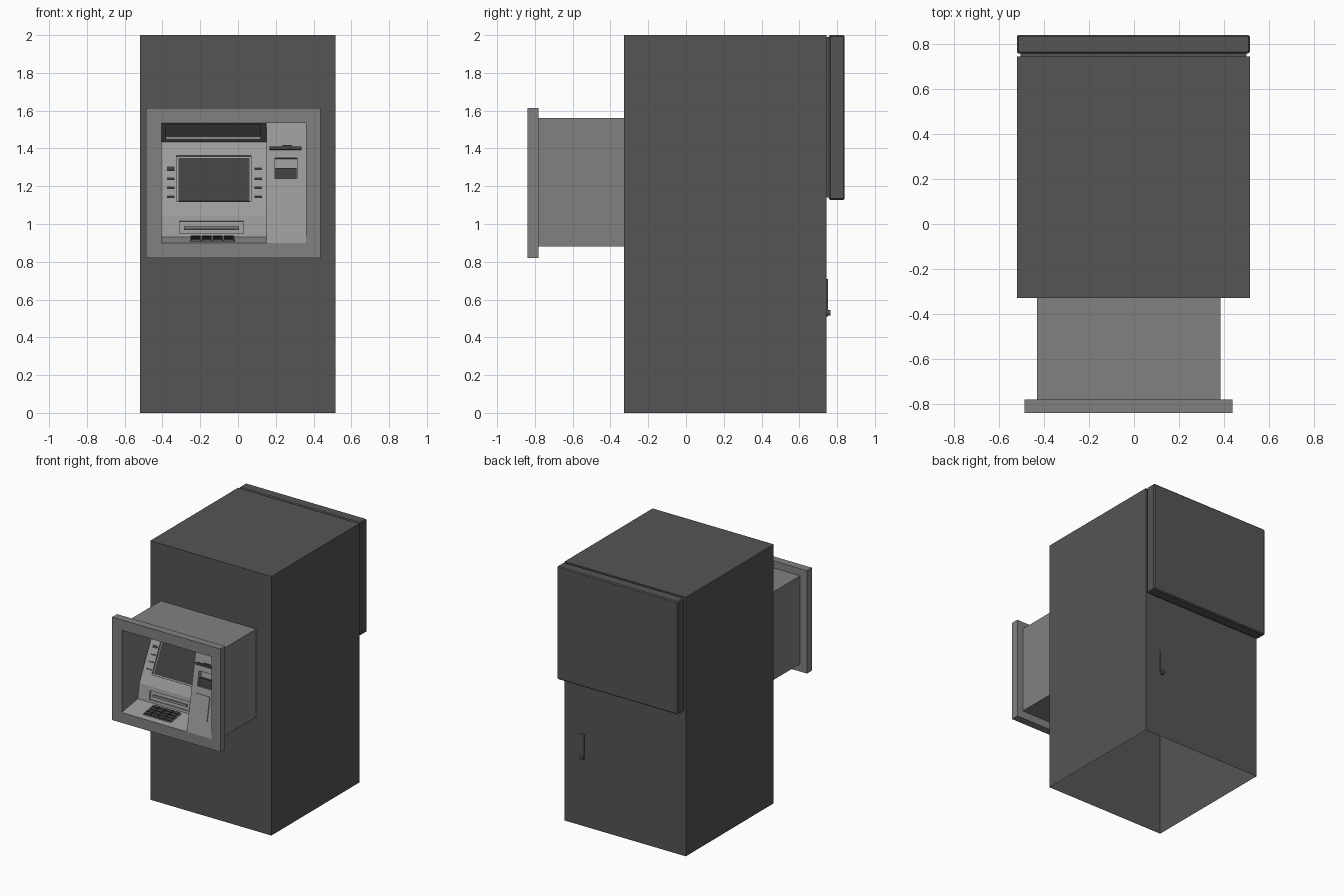
import bpy, math
from mathutils import Vector

if "Cube" in bpy.data.objects:
    bpy.data.objects.remove(bpy.data.objects["Cube"])


def mat(name, v):
    m = bpy.data.materials.new(name)
    m.diffuse_color = (v, v, v, 1)
    m.use_nodes = True
    m.node_tree.nodes["Principled BSDF"].inputs["Base Color"].default_value = m.diffuse_color
    return m


DARK, MID, LIGHT, BLACK = mat("dark", .09), mat("mid", .22), mat("light", .33), mat("black", .05)


def mesh(name, verts, faces, m):
    me = bpy.data.meshes.new(name)
    me.from_pydata(verts, [], faces)
    me.materials.append(m)
    ob = bpy.data.objects.new(name, me)
    bpy.context.collection.objects.link(ob)
    return ob


def bridge(name, loops, m, cap=False, start=False):
    """Join four-cornered loops into a shell, optionally closing the ends."""
    verts = [p for loop in loops for p in loop]
    faces = []
    for k in range(len(loops) - 1):
        for i in range(4):
            j = (i + 1) % 4
            faces.append((4*k + i, 4*k + j, 4*k + 4 + j, 4*k + 4 + i))
    if cap:
        n = 4 * (len(loops) - 1)
        faces.append((n, n + 1, n + 2, n + 3))
    if start:
        faces.append((3, 2, 1, 0))
    return mesh(name, verts, faces, m)


def rect(x0, x1, z0, z1, y):
    return [(x0, y, z0), (x1, y, z0), (x1, y, z1), (x0, y, z1)]


def box(name, x0, x1, y0, y1, z0, z1, m):
    return bridge(name, [rect(x0, x1, z0, z1, y1), rect(x0, x1, z0, z1, y0)], m, True, True)


# Sloped planes of the fascia, each from (y, z) to (y, z)
SHELF = ((-.84, .9), (-.645, .932))
LOWER = ((-.645, .932), (-.625, 1.045))
SCREEN = ((-.625, 1.045), (-.43, 1.435))
CEILING = ((-.43, 1.435), (-.84, 1.535))
COLUMN = ((-.84, .9), (-.72, 1.535))


def on_plane(pl, x0, x1, a, b, d=0, axis=1):
    """Rectangle on a sloped plane; a and b are z values (or y if axis=0)."""
    p, q = Vector(pl[0]), Vector(pl[1])
    u = q - p
    n = Vector((-u.y, u.x)).normalized() * d
    pa, pb = (p + u * ((v - p[axis]) / u[axis]) + n for v in (a, b))
    return [(x0, *pa), (x1, *pa), (x1, *pb), (x0, *pb)]


def recess(name, pl, outer, inner, d, m):
    return bridge(name, [on_plane(pl, *outer), on_plane(pl, *inner), on_plane(pl, *inner, -d)], m, True)


def slab(name, pl, r, d, m, axis=1, base=-.002):
    return bridge(name, [on_plane(pl, *r, base, axis), on_plane(pl, *r, d, axis)], m, True)


# Cabinet, open underneath
cab = [rect(-.52, .515, 0, 2, .745), rect(-.52, .515, 0, 2, -.328)]
body = bridge("cabinet", cab, DARK, True, True)
me = body.data
keep = [tuple(p.vertices) for p in me.polygons if p.normal.z > -.5]
coords = [tuple(v.co) for v in me.vertices]
me.clear_geometry()
me.from_pydata(coords, [], keep)

# Upper rear door with its spacer
box("door_spacer", -.505, .5, .745, .76, 1.14, 1.99, DARK)
door = box("rear_door", -.52, .515, .757, .84, 1.128, 2, DARK)
bev = door.modifiers.new("bevel", 'BEVEL')
bev.width, bev.segments = .007, 1

# Lower rear door handle
box("handle_plate", .345, .382, .744, .751, .53, .71, DARK)
for nm, r, y0, y1 in (("handle_base", .0185, .744, .751), ("handle_knob", .015, .75, .766)):
    bpy.ops.mesh.primitive_cylinder_add(vertices=24, radius=r, depth=y1 - y0,
                                        location=(.3635, (y0 + y1) / 2, .53),
                                        rotation=(math.pi / 2, 0, 0))
    ob = bpy.context.object
    ob.name = nm
    ob.data.materials.append(DARK)
    bpy.ops.object.shade_smooth_by_angle()

# Housing and front frame as one shell
bridge("housing_frame", [rect(-.43, .385, .88, 1.56, -.328), rect(-.43, .385, .88, 1.56, -.78),
                         rect(-.487, .437, .82, 1.615, -.78), rect(-.487, .437, .82, 1.615, -.84),
                         rect(-.405, .36, .9, 1.535, -.84)], MID)

# Inner side walls
prof = [SHELF[0], SHELF[1], LOWER[1], SCREEN[1], CEILING[1]]
mesh("left_wall", [(-.405, *p) for p in prof], [(0, 1, 2, 3, 4)], MID)
side = [(-.84, .9), (-.43, .9), (-.43, 1.535), (-.72, 1.535)]
mesh("column_side", [(.15, *p) for p in side], [(3, 2, 1, 0)], MID)
mesh("column_recess_walls",
     [(.36, -.84, .9), (.36, -.72, 1.535), (.36, -.84, 1.535), (.15, -.72, 1.535), (.15, -.84, 1.535)],
     [(0, 2, 1), (2, 4, 3, 1)], MID)

# Main fascia panels
L, R = -.405, .15
mesh("keypad_shelf", on_plane(SHELF, L, R, .9, .932), [(0, 1, 2, 3)], LIGHT)
recess("dispenser_panel", LOWER, (L, R, .932, 1.045), (-.31, .03, .95, 1.015), .012, LIGHT)
slab("cash_slot", LOWER, (-.285, .005, .974, .99), -.002, MID, base=-.012)
recess("screen_panel", SCREEN, (L, R, 1.045, 1.435), (-.325, .07, 1.118, 1.362), .012, LIGHT)
slab("screen", SCREEN, (-.315, .06, 1.125, 1.353), -.008, BLACK, base=-.012)
recess("lamp_ceiling", CEILING, (L, R, 1.435, 1.535), (-.38, .12, 1.448, 1.525), .015, MID)

# Keys beside the screen
for i, z in enumerate((1.145, 1.193, 1.24, 1.292)):
    for x in (-.375, .088):
        h = .009 if i == 3 and x < 0 else .004
        slab("side_key", SCREEN, (x, x + .038, z - h, z + h), .006, BLACK)

# Keypad
slab("keypad_plate", SHELF, (-.255, -.015, -.795, -.665), .004, MID, 0)
for c in range(4):
    for r in range(4):
        x, y = -.248 + c * .058, -.789 + r * .031
        slab("keypad_key", SHELF, (x, x + .05, y, y + .025), .012, BLACK, 0)

# Right column: lower face, receipt recess, upper face
CL, CR = .15, .36
mesh("column_lower", on_plane(COLUMN, CL, CR, .9, 1.2), [(0, 1, 2, 3)], LIGHT)
recess("receipt_recess", COLUMN, (CL, CR, 1.2, 1.38), (.195, .312, 1.24, 1.35), .035, LIGHT)
mesh("column_upper", on_plane(COLUMN, CL, CR, 1.38, 1.535), [(0, 1, 2, 3)], LIGHT)
slab("receipt_floor", COLUMN, (.197, .31, 1.242, 1.3), -.015, BLACK, base=-.035)
slab("label_plate", COLUMN, (.193, .312, 1.01, 1.19), .006, LIGHT)
slab("card_reader", COLUMN, (.168, .337, 1.391, 1.408), .012, BLACK)
slab("card_reader_tab", COLUMN, (.235, .285, 1.408, 1.416), .008, BLACK)
